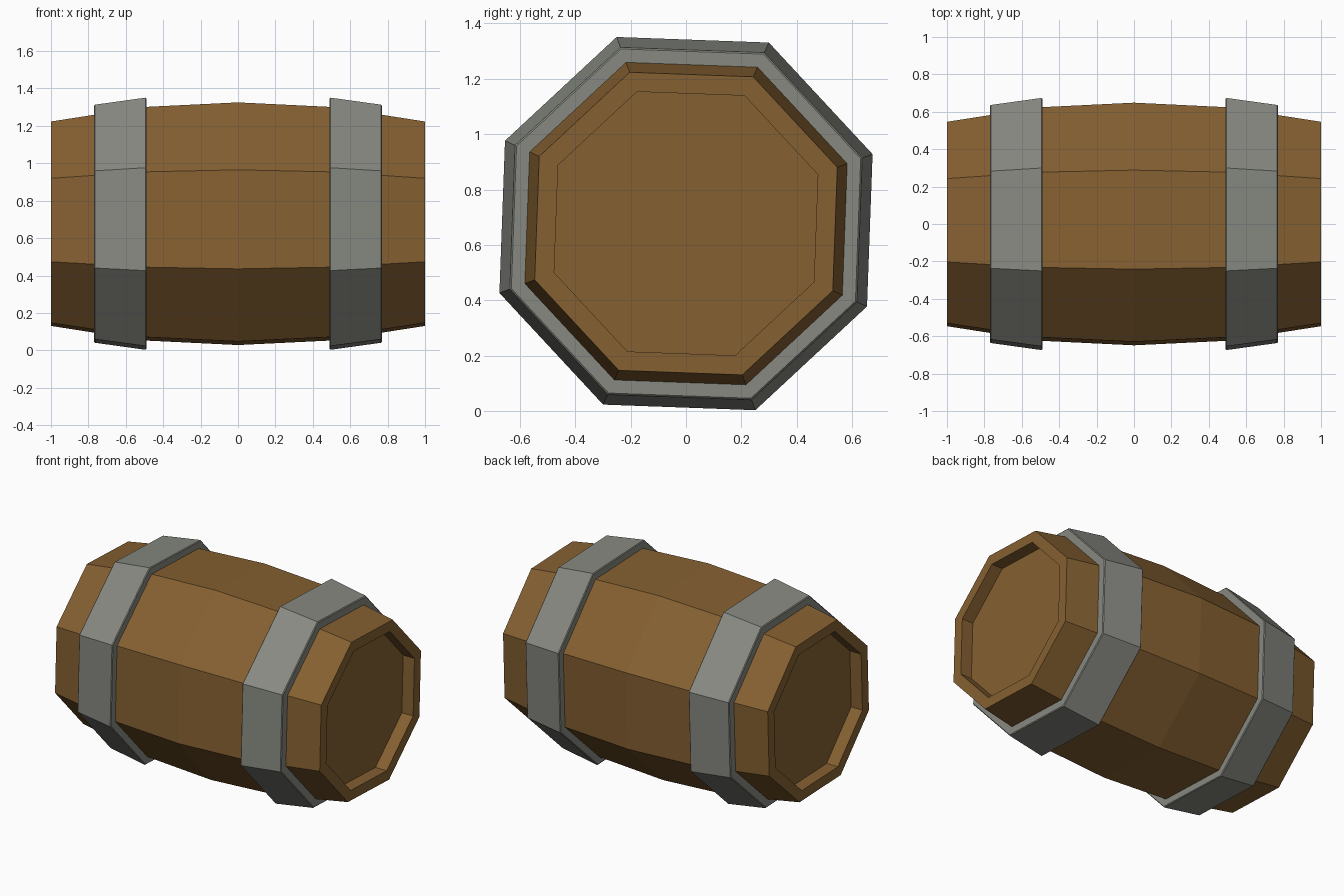
import bpy, bmesh, math

if "Cube" in bpy.data.objects:
    bpy.data.objects.remove(bpy.data.objects["Cube"])

SIDES = 8
TURN = math.radians(20.4)   # the octagon sits slightly rotated
CENTRE_Z = 0.677


def material(name, rgb):
    m = bpy.data.materials.new(name)
    m.diffuse_color = (*rgb, 1)
    m.use_nodes = True
    m.node_tree.nodes["Principled BSDF"].inputs["Base Color"].default_value = m.diffuse_color
    return m


wood = material("brown wood", (0.235, 0.117, 0.031))
iron = material("grey iron", (0.242, 0.25, 0.22))


def lathe(name, profile, mat, closed=False):
    """Spin (x, radius) points around the x axis into flat-sided rings."""
    bm = bmesh.new()
    rings = []
    for x, r in profile:
        rings.append([bm.verts.new((x,
                                    r * math.cos(TURN + i * math.tau / SIDES),
                                    CENTRE_Z + r * math.sin(TURN + i * math.tau / SIDES)))
                      for i in range(SIDES)])
    pairs = list(zip(rings, rings[1:]))
    if closed:
        pairs.append((rings[-1], rings[0]))
    for a, b in pairs:
        for i in range(SIDES):
            j = (i + 1) % SIDES
            bm.faces.new((a[i], a[j], b[j], b[i]))
    if not closed:
        bm.faces.new(rings[0])
        bm.faces.new(rings[-1])
    bmesh.ops.recalc_face_normals(bm, faces=bm.faces)
    mesh = bpy.data.meshes.new(name)
    bm.to_mesh(mesh)
    bm.free()
    mesh.materials.append(mat)
    ob = bpy.data.objects.new(name, mesh)
    bpy.context.collection.objects.link(ob)
    return ob


# Barrel body: bulging staves, rims and recessed lids at both ends
half = [(0.5, 0.666), (1.0, 0.583), (1.0, 0.508), (0.915, 0.508)]
body = [(-x, r) for x, r in reversed(half)] + [(0, 0.692)] + half
lathe("barrel_body", body, wood)

# Two tapered hoops, mirrored
hoop = [(0.49, 0.65), (0.49, 0.714), (0.495, 0.719),
        (0.765, 0.679), (0.77, 0.673), (0.77, 0.61)]
for side, s in (("right", 1), ("left", -1)):
    lathe(side + "_hoop", [(s * x, r) for x, r in hoop], iron, closed=True)
